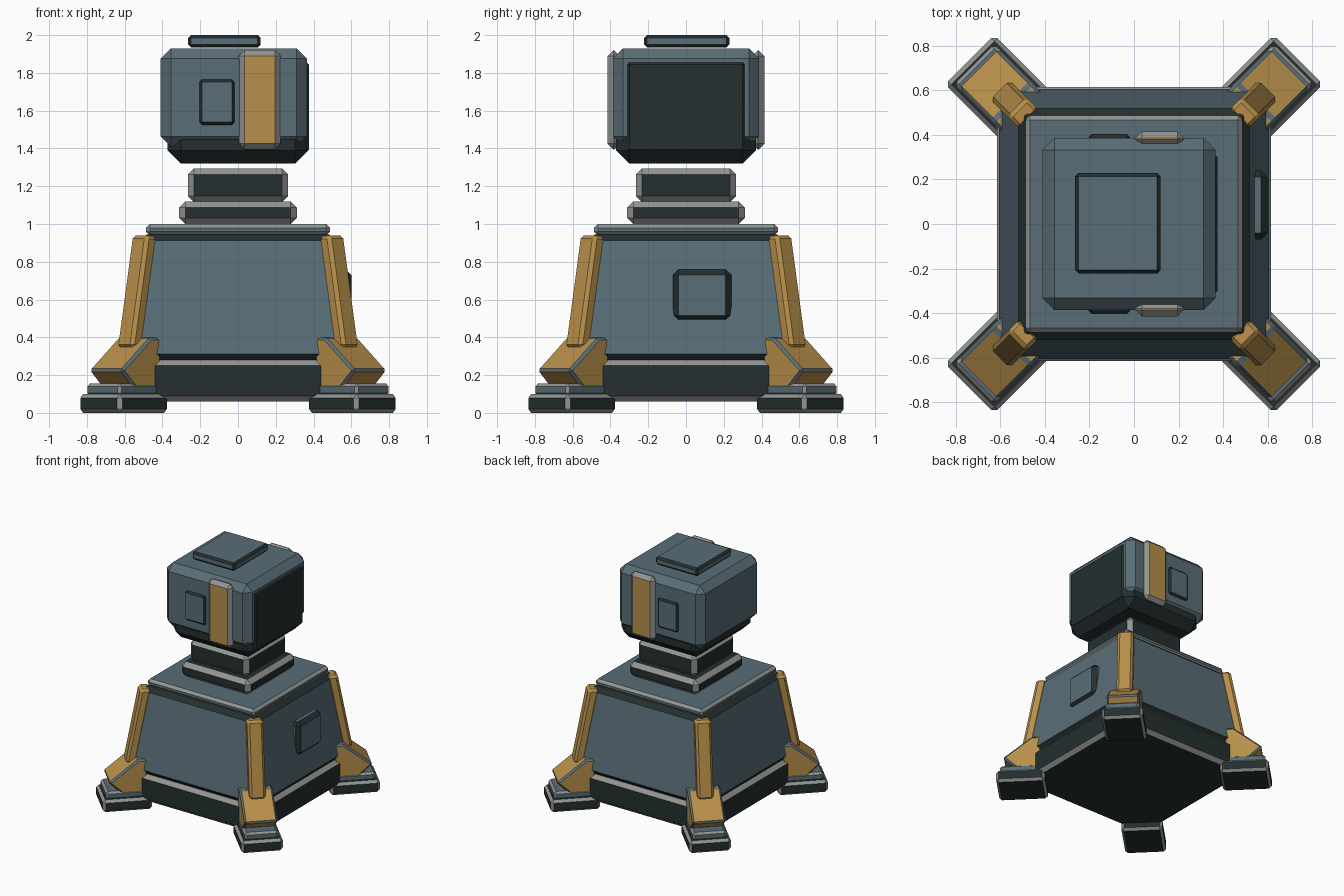
import bpy, bmesh, math
from mathutils import Matrix, Vector

if "Cube" in bpy.data.objects:
    bpy.data.objects.remove(bpy.data.objects["Cube"])


def material(name, rgb):
    m = bpy.data.materials.new(name)
    m.diffuse_color = (*rgb, 1)
    m.use_nodes = True
    m.node_tree.nodes["Principled BSDF"].inputs["Base Color"].default_value = m.diffuse_color
    return m


STEEL = material("blue steel", (0.100, 0.155, 0.185))
DARK = material("dark metal", (0.018, 0.028, 0.029))
GREY = material("worn grey edge", (0.29, 0.30, 0.29))
OCHRE = material("ochre paint", (0.48, 0.275, 0.07))


def finish(name, bm, bevel, face_mat, edge_mat, matrix=None):
    """Chamfer every edge in the edge colour and make the object."""
    bmesh.ops.recalc_face_normals(bm, faces=bm.faces)
    bmesh.ops.bevel(bm, geom=bm.edges[:], offset=bevel, segments=1,
                    affect='EDGES', profile=0.5, material=1, clamp_overlap=True)
    if matrix:
        bm.transform(matrix)
    me = bpy.data.meshes.new(name)
    bm.to_mesh(me)
    bm.free()
    me.materials.append(face_mat)
    me.materials.append(edge_mat)
    ob = bpy.data.objects.new(name, me)
    bpy.context.collection.objects.link(ob)
    return ob


def box(name, x, y, z, bevel, face_mat, edge_mat, taper=1.0, matrix=None):
    """Chamfered box from (min, max) ranges, top scaled by taper."""
    bm = bmesh.new()
    bmesh.ops.create_cube(bm, size=1)
    lo, hi = Vector((x[0], y[0], z[0])), Vector((x[1], y[1], z[1]))
    for v in bm.verts:
        k = taper if v.co.z > 0 else 1.0
        for i in range(3):
            v.co[i] = (lo[i] + hi[i]) / 2 + v.co[i] * (hi[i] - lo[i]) * (k if i < 2 else 1)
    return finish(name, bm, bevel, face_mat, edge_mat, matrix)


def prism(name, profile, width, bevel, face_mat, edge_mat, matrix):
    """Outline in x-z, extruded along y."""
    bm = bmesh.new()
    face = bm.faces.new([bm.verts.new((r, -width / 2, z)) for r, z in profile])
    new = bmesh.ops.extrude_face_region(bm, geom=[face])["geom"]
    bmesh.ops.translate(bm, vec=(0, width, 0),
                        verts=[g for g in new if isinstance(g, bmesh.types.BMVert)])
    return finish(name, bm, bevel, face_mat, edge_mat, matrix)


def sq(h):
    return (-h, h)


# Pedestal
box("skirt", sq(0.615), sq(0.615), (0.06, 0.28), 0.03, DARK, GREY)
box("pedestal_body", sq(0.61), sq(0.61), (0.28, 0.945), 0.032, STEEL, DARK, taper=0.515 / 0.61)
box("pedestal_lid", sq(0.487), sq(0.487), (0.94, 1.0), 0.02, STEEL, GREY)

# Side hatch
box("hatch", (0.50, 0.60), (-0.07, 0.24), (0.485, 0.76), 0.03, STEEL, DARK)

# Neck
box("lower_collar", sq(0.312), sq(0.312), (1.0, 1.12), 0.033, DARK, GREY)
box("upper_collar", sq(0.265), sq(0.265), (1.115, 1.295), 0.033, DARK, GREY)

# Head
box("head", (-0.41, 0.365), sq(0.387), (1.41, 1.93), 0.054, STEEL, STEEL)
box("jaw", sq(0.373), sq(0.37), (1.32, 1.55), 0.07, DARK, DARK)
box("face_plate", (0.30, 0.375), sq(0.315), (1.38, 1.86), 0.015, DARK, DARK)
box("roof_plate", (-0.265, 0.12), (-0.222, 0.23), (1.935, 2.0), 0.016, STEEL, DARK)
for side, label in ((-1, "front"), (1, "back")):
    y = sorted((side * 0.35, side * 0.415))
    box(label + "_stripe", (0.005, 0.225), y, (1.395, 1.92), 0.03, OCHRE, GREY)
    y = sorted((side * 0.36, side * 0.403))
    box(label + "_head_panel", (-0.205, -0.018), y, (1.525, 1.765), 0.014, STEEL, DARK)

# Corner legs, repeated around the pedestal
KNEE = [(0.70, 0.095), (0.855, 0.095), (0.995, 0.225), (0.775, 0.40), (0.70, 0.40)]
STRUT = [(0.855, 0.345), (0.742, 0.94), (0.66, 0.935), (0.773, 0.345)]
for i in range(4):
    turn = Matrix.Rotation(math.radians(45 + 90 * i), 4, 'Z')
    n = "_%d" % (i + 1)
    box("foot_pad" + n, (0.67, 1.043), sq(0.157), (0.0, 0.10), 0.02, DARK, GREY, matrix=turn)
    box("ankle" + n, (0.72, 1.015), sq(0.128), (0.09, 0.155), 0.016, STEEL, GREY, matrix=turn)
    prism("knee" + n, KNEE, 0.25, 0.014, OCHRE, STEEL, turn)
    prism("strut" + n, STRUT, 0.122, 0.018, OCHRE, OCHRE, turn)
